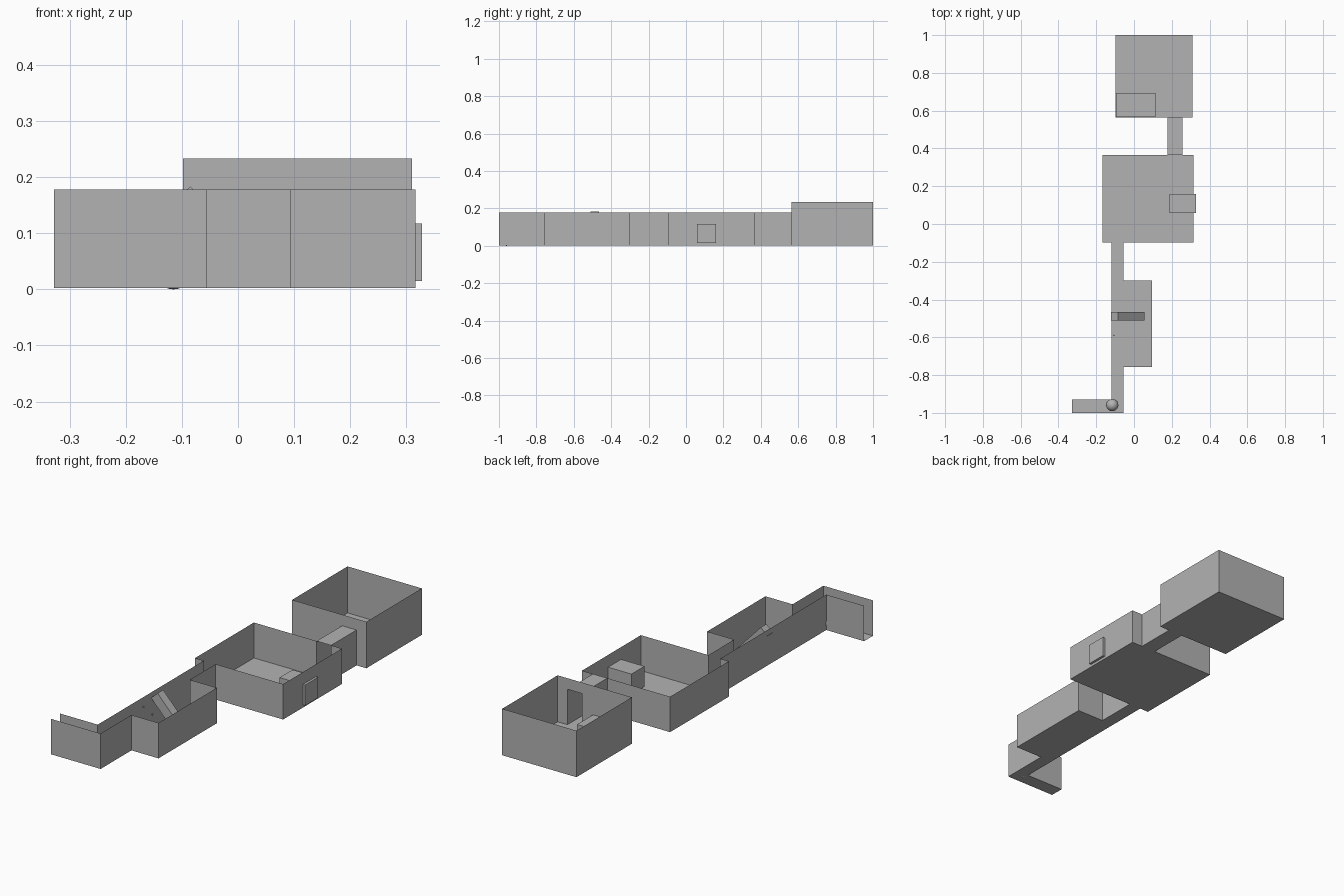
import bpy, bmesh, math

if "Cube" in bpy.data.objects:
    bpy.data.objects.remove(bpy.data.objects["Cube"])

FLOOR, LOW, HIGH = 0.002, 0.178, 0.233

grey = bpy.data.materials.new("plain_grey")
grey.diffuse_color = (0.45, 0.45, 0.45, 1)
grey.use_nodes = True
grey.node_tree.nodes["Principled BSDF"].inputs["Base Color"].default_value = grey.diffuse_color


def finish(name, bm):
    me = bpy.data.meshes.new(name)
    bm.to_mesh(me)
    bm.free()
    me.materials.append(grey)
    ob = bpy.data.objects.new(name, me)
    bpy.context.collection.objects.link(ob)
    return ob


def walls(name, path, z0, z1):
    """Thin upright walls along an open plan path."""
    bm = bmesh.new()
    lo = [bm.verts.new((x, y, z0)) for x, y in path]
    hi = [bm.verts.new((x, y, z1)) for x, y in path]
    for i in range(len(path) - 1):
        bm.faces.new((lo[i], lo[i + 1], hi[i + 1], hi[i]))
    return finish(name, bm)


def slab(name, x0, x1, y0, y1, z):
    """Flat horizontal sheet."""
    bm = bmesh.new()
    bm.faces.new([bm.verts.new((x, y, z)) for x, y in
                  ((x0, y0), (x1, y0), (x1, y1), (x0, y1))])
    return finish(name, bm)


def prism(name, profile, y0, y1):
    """Solid with an xz profile, running along y."""
    bm = bmesh.new()
    a = [bm.verts.new((x, y0, z)) for x, z in profile]
    b = [bm.verts.new((x, y1, z)) for x, z in profile]
    n = len(profile)
    bm.faces.new(a)
    bm.faces.new(b[::-1])
    for i in range(n):
        bm.faces.new((a[i], b[i], b[(i + 1) % n], a[(i + 1) % n]))
    bmesh.ops.recalc_face_normals(bm, faces=bm.faces)
    return finish(name, bm)


def block(name, x0, x1, y0, y1, z0, z1):
    return prism(name, [(x0, z0), (x1, z0), (x1, z1), (x0, z1)], y0, y1)


def ball(name, x, y, z, r, seg):
    bm = bmesh.new()
    bmesh.ops.create_uvsphere(bm, u_segments=seg, v_segments=seg // 2, radius=r)
    for f in bm.faces:
        f.smooth = True
    ob = finish(name, bm)
    ob.location = (x, y, z)
    return ob


# Floors, one per room or passage
floors = {
    "entry_floor": (-0.328, -0.055, -1.0, -0.93),
    "south_passage_floor": (-0.12, -0.055, -0.93, -0.758),
    "ramp_room_floor": (-0.12, 0.094, -0.758, -0.30),
    "middle_passage_floor": (-0.12, -0.055, -0.30, -0.097),
    "main_room_floor": (-0.168, 0.316, -0.097, 0.365),
    "north_passage_floor": (0.177, 0.256, 0.365, 0.565),
    "back_room_floor": (-0.098, 0.31, 0.565, 1.0),
}
for name, r in floors.items():
    slab(name, *r, FLOOR)

# Low walls on both sides of the route, open at both ends
walls("east_walls", [(-0.328, -1.0), (-0.055, -1.0), (-0.055, -0.758),
                     (0.094, -0.758), (0.094, -0.30), (-0.055, -0.30),
                     (-0.055, -0.097), (0.316, -0.097), (0.316, 0.365),
                     (0.256, 0.365), (0.256, 0.565)], FLOOR, LOW)
walls("west_walls", [(0.177, 0.565), (0.177, 0.365), (-0.168, 0.365),
                     (-0.168, -0.097), (-0.12, -0.097), (-0.12, -0.93),
                     (-0.328, -0.93)], FLOOR, LOW)

# Roofed passage and the taller back room with its doorway
slab("north_passage_roof", 0.177, 0.256, 0.365, 0.565, LOW)
walls("back_room_walls", [(0.256, 0.565), (0.31, 0.565), (0.31, 1.0),
                          (-0.098, 1.0), (-0.098, 0.565), (0.177, 0.565)],
      FLOOR, HIGH)
walls("doorway_lintel", [(0.177, 0.565), (0.256, 0.565)], LOW, HIGH)

# Blocks in the rooms
block("back_room_block", -0.095, 0.114, 0.567, 0.693, FLOOR, 0.09)
block("wall_block", 0.188, 0.328, 0.058, 0.16, 0.015, 0.117)

# Leaning beam
prism("leaning_beam", [(-0.121, 0.15), (-0.085, 0.183),
                       (0.055, 0.0345), (0.020, 0.002)], -0.51, -0.466)

# Ball at the entry and two tiny markers by the beam
ball("entry_ball", -0.115, -0.959, 0.032, 0.032, 32)
ball("small_marker", -0.106, -0.59, 0.14, 0.004, 12)
ball("small_marker_low", -0.116, -0.507, 0.068, 0.004, 12)
